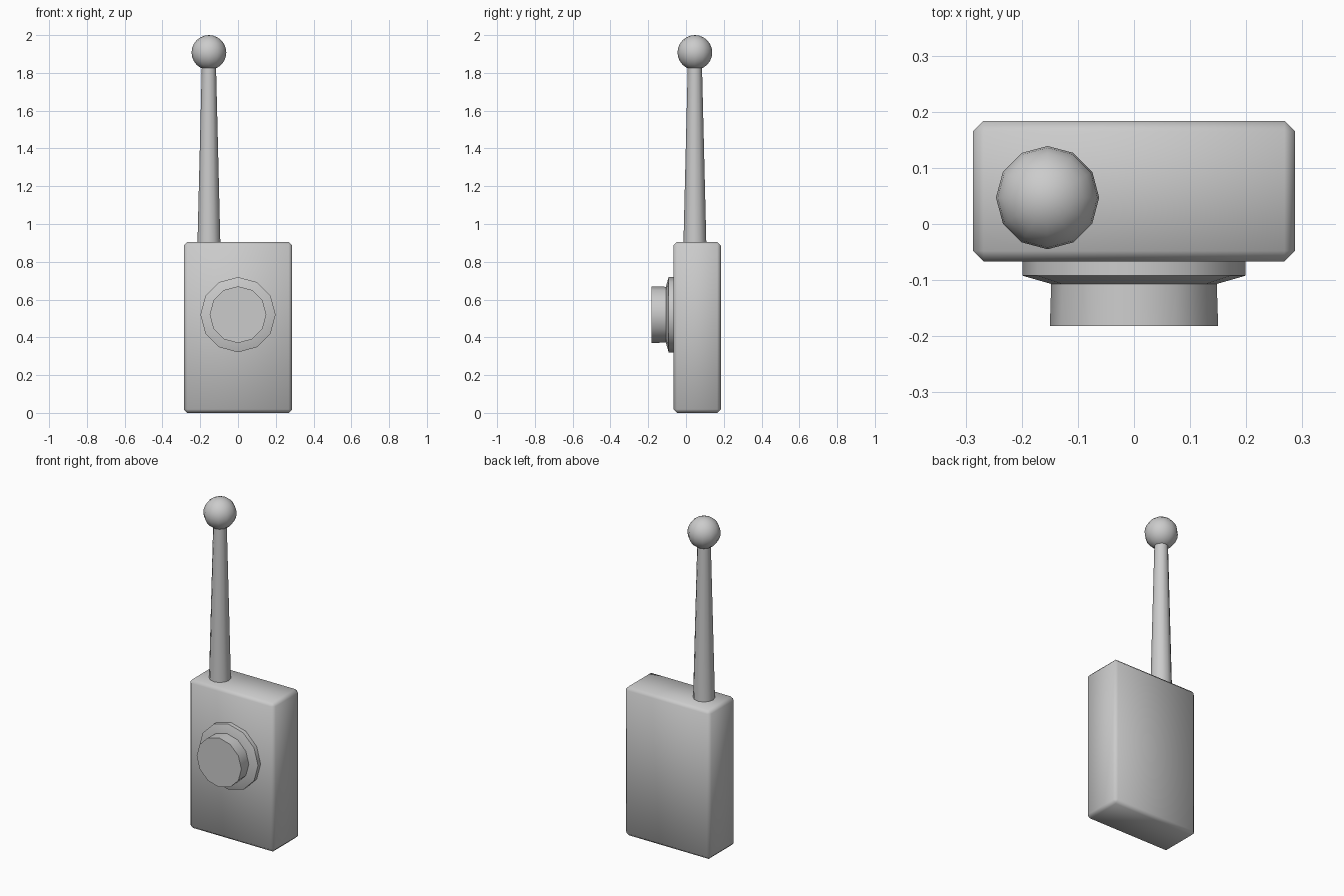
import bpy, bmesh, math
from mathutils import Matrix

cube = bpy.data.objects.get("Cube")
if cube:
    bpy.data.objects.remove(cube, do_unlink=True)

grey = bpy.data.materials.new("plain_grey")
grey.use_nodes = True
grey.diffuse_color = (0.6, 0.6, 0.6, 1)
grey.node_tree.nodes["Principled BSDF"].inputs["Base Color"].default_value = (0.6, 0.6, 0.6, 1)

SIDES = 12


def finish(name, bm, matrix, sharp_angle=None):
    """Turn a bmesh into a smooth grey object, keeping edges above sharp_angle crisp."""
    bmesh.ops.recalc_face_normals(bm, faces=bm.faces)
    bm.transform(matrix)
    mesh = bpy.data.meshes.new(name)
    bm.to_mesh(mesh)
    bm.free()
    mesh.materials.append(grey)
    obj = bpy.data.objects.new(name, mesh)
    bpy.context.collection.objects.link(obj)
    bpy.ops.object.select_all(action="DESELECT")
    obj.select_set(True)
    bpy.context.view_layer.objects.active = obj
    if sharp_angle:
        bpy.ops.object.shade_smooth_by_angle(angle=math.radians(sharp_angle))
    else:
        bpy.ops.object.shade_smooth()
    return obj


def lathe(name, profile, matrix):
    """Stack rings of (radius, height) and cap both ends."""
    bm = bmesh.new()
    rings = []
    for r, h in profile:
        angles = [math.tau * i / SIDES for i in range(SIDES)]
        rings.append([bm.verts.new((r * math.cos(a), r * math.sin(a), h)) for a in angles])
    for low, high in zip(rings, rings[1:]):
        for i in range(SIDES):
            j = (i + 1) % SIDES
            bm.faces.new((low[i], low[j], high[j], high[i]))
    bm.faces.new(rings[0])
    bm.faces.new(rings[-1])
    return finish(name, bm, matrix, 35)


# Body: chamfered box with soft shading
bm = bmesh.new()
bmesh.ops.create_cube(bm, size=1, matrix=Matrix.Diagonal((0.574, 0.251, 0.905, 1)))
bmesh.ops.bevel(bm, geom=bm.edges[:], offset=0.019, segments=1, affect="EDGES")
finish("body", bm, Matrix.Translation((0, 0.0585, 0.4525)))

# Aerial: tapered rod and ball tip
aerial = Matrix.Translation((-0.154, 0.047, 0))
lathe("aerial_rod", [(0.061, 0.88), (0.037, 1.86)], aerial)
bm = bmesh.new()
bmesh.ops.create_uvsphere(bm, u_segments=SIDES, v_segments=SIDES, radius=0.092)
finish("aerial_ball", bm, aerial @ Matrix.Translation((0, 0, 1.908)))

# Front dial: stepped collar and button, turned to face -y
front = Matrix.Translation((0, 0, 0.52)) @ Matrix.Rotation(math.pi / 2, 4, "X")
lathe("dial_collar", [(0.199, 0.05), (0.199, 0.092), (0.147, 0.107)], front)
lathe("dial_button", [(0.147, 0.09), (0.15, 0.182)], front)
